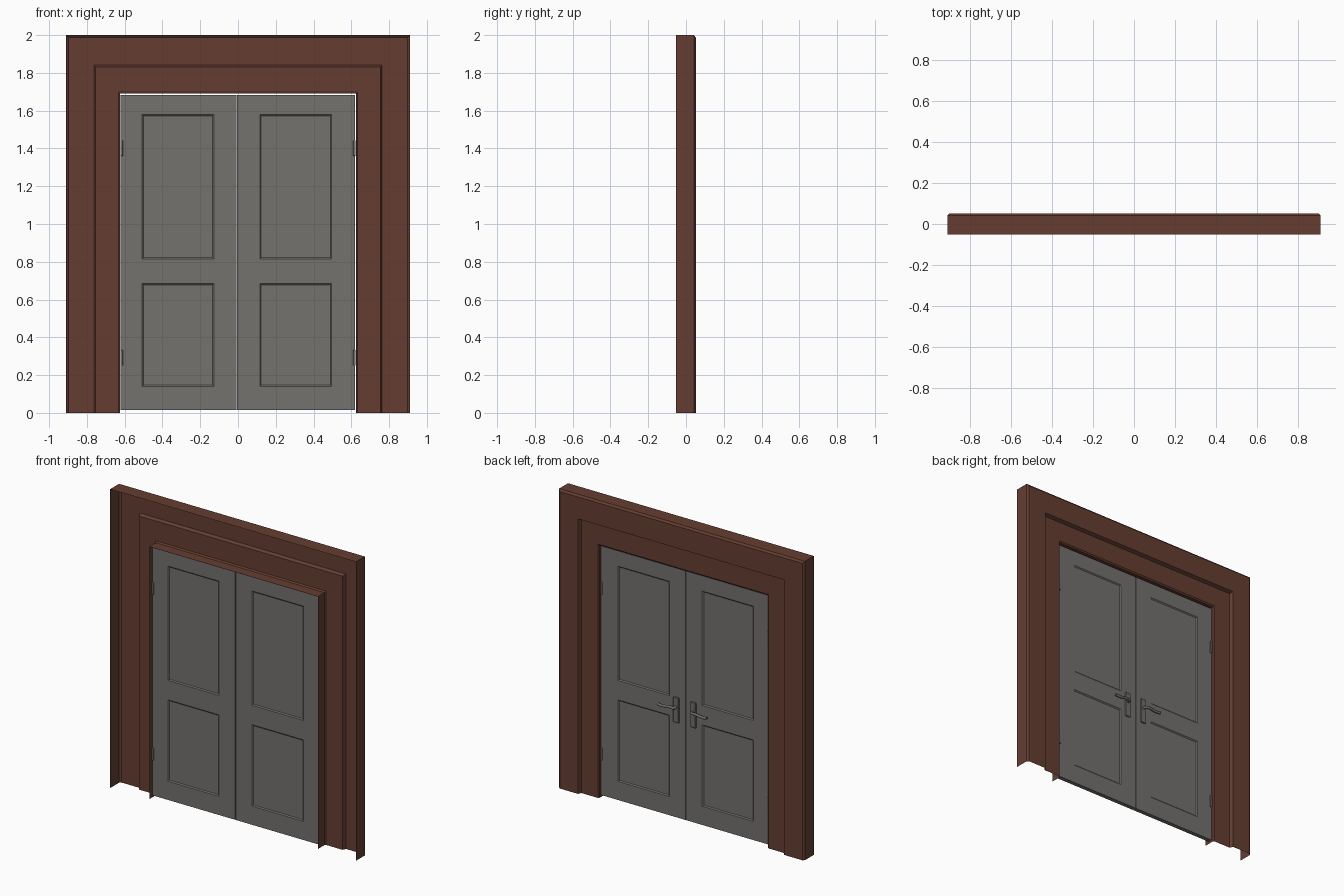
import bpy, bmesh
from mathutils import Vector

if "Cube" in bpy.data.objects:
    bpy.data.objects.remove(bpy.data.objects["Cube"])


def material(name, rgb):
    m = bpy.data.materials.new(name)
    m.diffuse_color = (*rgb, 1)
    m.use_nodes = True
    m.node_tree.nodes["Principled BSDF"].inputs["Base Color"].default_value = m.diffuse_color
    return m


wood = material("brown wood", (0.13, 0.048, 0.031))
grey = material("door grey", (0.175, 0.168, 0.158))
metal = material("handle grey", (0.16, 0.155, 0.15))


def add(name, bm, mat):
    me = bpy.data.meshes.new(name)
    bm.to_mesh(me)
    bm.free()
    me.materials.append(mat)
    ob = bpy.data.objects.new(name, me)
    bpy.context.collection.objects.link(ob)
    return ob


def box_bm(lo, hi, bevel=0):
    bm = bmesh.new()
    bmesh.ops.create_cube(bm, size=1)
    for v in bm.verts:
        v.co = Vector([(a + b) / 2 + c * (b - a) for a, b, c in zip(lo, hi, v.co)])
    if bevel:
        bmesh.ops.bevel(bm, geom=bm.edges[:], offset=bevel, segments=1, affect='EDGES')
    return bm


# Door casing: open shell, (inset from outer edge, depth) swept up, across and down
profile = [(0, -0.052), (0, 0.042), (0.012, 0.052), (0.147, 0.052), (0.156, 0.03),
           (0.278, 0.03), (0.286, 0.022), (0.286, -0.047)]
bm = bmesh.new()
rows = []
for d, y in profile:
    x, z = 0.91 - d, 2 - d * 1.085
    rows.append([bm.verts.new(p) for p in ((-x, y, 0), (-x, y, z), (x, y, z), (x, y, 0))])
for a, b in zip(rows, rows[1:]):
    for j in range(3):
        bm.faces.new((a[j], a[j + 1], b[j + 1], b[j]))
add("door_casing", bm, wood)

# Door leaves with two recessed panels on each side
BACK, FRONT = 0.011, -0.017
panel_z = [(0.14, 0.685), (0.815, 1.58)]
for name, x0, x1, p0, p1 in (("left_leaf", -0.622, -0.009, -0.507, -0.128),
                             ("right_leaf", -0.004, 0.62, 0.116, 0.496)):
    bm = box_bm((x0, FRONT, 0.015), (x1, BACK, 1.682))
    cuts = [((x, 0, 0), (1, 0, 0)) for x in (p0, p1)]
    cuts += [((0, 0, z), (0, 0, 1)) for pair in panel_z for z in pair]
    for co, no in cuts:
        bmesh.ops.bisect_plane(bm, geom=bm.verts[:] + bm.edges[:] + bm.faces[:],
                               plane_co=co, plane_no=no)
    bm.normal_update()
    panels = []
    for f in bm.faces:
        c = f.calc_center_median()
        if abs(f.normal.y) > 0.9 and p0 < c.x < p1 and any(a < c.z < b for a, b in panel_z):
            panels.append(f)
    bmesh.ops.inset_individual(bm, faces=panels, thickness=0.01, depth=-0.006)
    add(name, bm, grey)

# Hinges, two per side
for side, s in (("left", -1), ("right", 1)):
    for level, z0 in (("lower", 0.25), ("upper", 1.36)):
        xs = sorted((s * 0.623, s * 0.609))
        bm = box_bm((xs[0], FRONT - 0.003, z0), (xs[1], BACK + 0.006, z0 + 0.083), 0.002)
        add(f"{side}_{level}_hinge", bm, metal)

# Handles on the back: plate, spindle and gently curved lever
for side, s in (("left", -1), ("right", 1)):
    cx = s * 0.063
    bm = box_bm((cx - 0.021, BACK - 0.003, 0.65), (cx + 0.021, BACK + 0.007, 0.82), 0.003)
    add(f"{side}_handle_plate", bm, metal)
    cu = bpy.data.curves.new(f"{side}_lever", 'CURVE')
    cu.dimensions = '3D'
    cu.bevel_depth = 0.009
    cu.bevel_resolution = 2
    cu.use_fill_caps = True
    pts = [(0, BACK, 0.755), (0, 0.032, 0.755), (0.008, 0.039, 0.755), (0.035, 0.04, 0.758),
           (0.07, 0.04, 0.752), (0.095, 0.04, 0.75), (0.118, 0.039, 0.754)]
    sp = cu.splines.new('POLY')
    sp.points.add(len(pts) - 1)
    for p, (dx, y, z) in zip(sp.points, pts):
        p.co = (cx + s * dx, y, z, 1)
    cu.materials.append(metal)
    ob = bpy.data.objects.new(f"{side}_lever", cu)
    bpy.context.collection.objects.link(ob)
